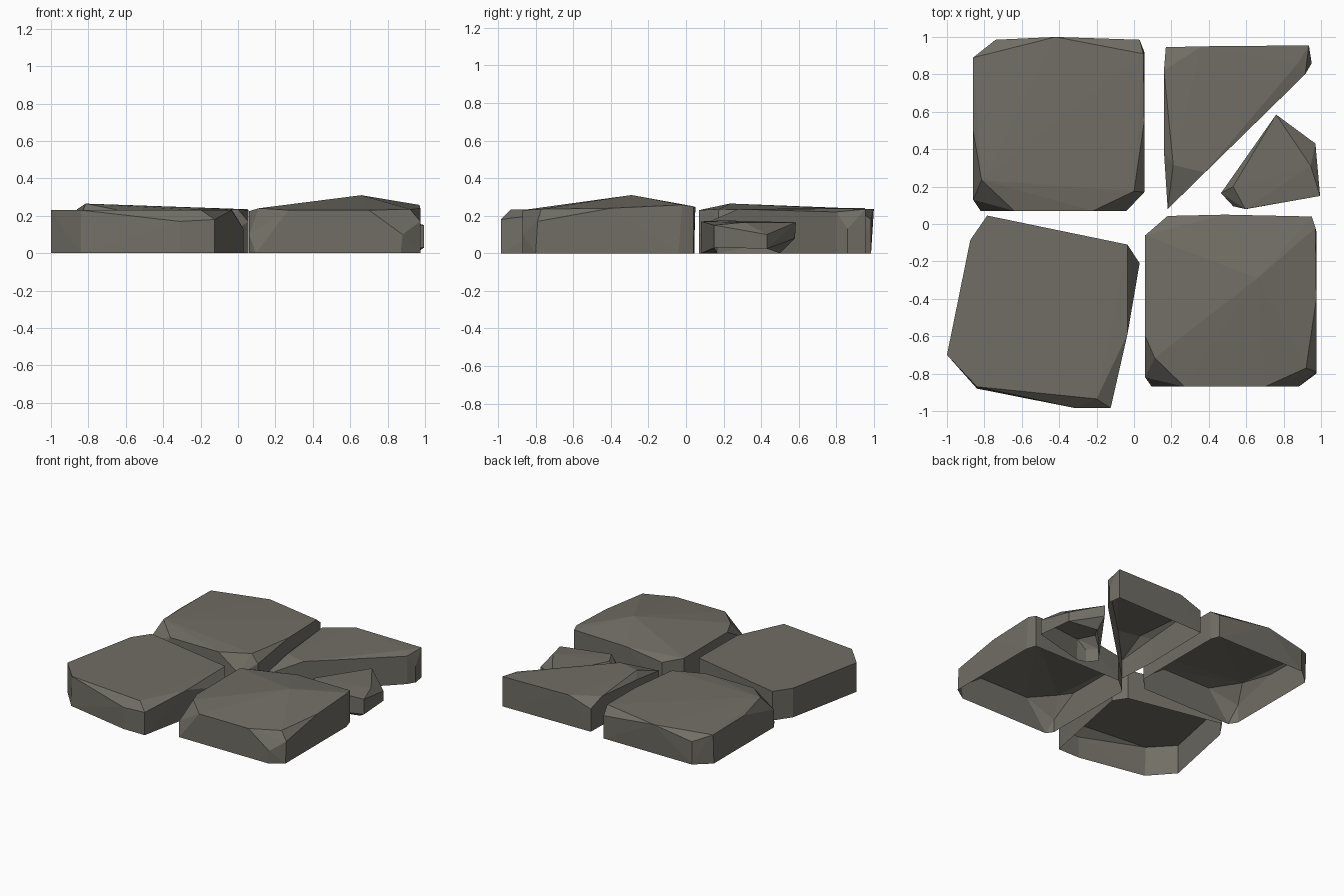
import bpy, bmesh

stone = bpy.data.materials.new("warm grey stone")
stone.diffuse_color = (0.165, 0.155, 0.130, 1)


def slab(name, base, upper):
    """Faceted stone: hull of a ground outline and upper corners, open underneath."""
    bm = bmesh.new()
    for x, y in base:
        bm.verts.new((x, y, 0))
    for p in upper:
        bm.verts.new(p)
    res = bmesh.ops.convex_hull(bm, input=bm.verts[:])
    junk = {g for g in res["geom_interior"] + res["geom_unused"]
            if isinstance(g, bmesh.types.BMVert)}
    bmesh.ops.delete(bm, geom=list(junk), context='VERTS')
    bm.normal_update()
    bottom = [f for f in bm.faces if f.normal.z < -0.8]
    bmesh.ops.delete(bm, geom=bottom, context='FACES')
    bmesh.ops.dissolve_limit(bm, angle_limit=0.01, verts=bm.verts[:], edges=bm.edges[:])
    me = bpy.data.meshes.new(name)
    bm.to_mesh(me)
    bm.free()
    me.materials.append(stone)
    ob = bpy.data.objects.new(name, me)
    bpy.context.collection.objects.link(ob)


# back left paving stone
slab("back_left_stone",
     [(-.86, .88), (-.74, .985), (.03, .985), (.055, .92), (.055, .17),
      (-.04, .07), (-.82, .07), (-.86, .13)],
     [(-.86, .89, .23), (-.74, .985, .18), (-.42, 1, .235), (.03, .985, .18),
      (.05, .91, .235), (.055, .55, .23), (0, .175, .235), (.055, .17, .17),
      (-.04, .07, .1), (-.22, .07, .23), (-.64, .07, .23), (-.815, .235, .265),
      (-.86, .13, .14), (-.86, .5, .235)])

# front right paving stone with raised crown
slab("front_right_stone",
     [(.06, -.06), (.18, .043), (.95, .04), (.975, -.04), (.975, -.8),
      (.87, -.87), (.095, -.87), (.06, -.82)],
     [(.06, -.06, .225), (.18, .043, .2), (.485, .05, .245), (.95, .04, .25),
      (.97, -.02, .258), (.975, -.4, .24), (.92, -.77, .235), (.975, -.79, .17),
      (.88, -.87, .1), (.70, -.87, .23), (.27, -.87, .23), (.11, -.715, .24),
      (.06, -.82, .1), (.06, -.6, .225), (.66, -.29, .31)])

# front left paving stone, slightly turned
slab("front_left_stone",
     [(-1, -.7), (-.84, -.88), (-.31, -.985), (-.125, -.985), (.03, -.21),
      (-.035, -.11), (-.785, .045), (-.875, -.085)],
     [(-1, -.7, .23), (-.84, -.87, .23), (-.2, -.935, .232), (-.125, -.985, .18),
      (-.31, -.985, .17), (-.035, -.59, .23), (.03, -.21, .13), (-.035, -.11, .235),
      (-.785, .045, .23), (-.875, -.085, .23)])

# broken corner stone, large triangular half
slab("broken_stone_large",
     [(.18, .08), (.915, .80), (.95, .86), (.935, .955), (.17, .945), (.16, .39)],
     [(.18, .08, .15), (.21, .315, .235), (.38, .276, .235), (.915, .80, .22),
      (.875, .858, .238), (.95, .86, .13), (.935, .955, .235), (.36, .95, .242),
      (.17, .945, .18), (.16, .82, .235), (.16, .39, .2)])

# broken corner stone, small fragment
slab("broken_stone_small",
     [(.47, .165), (.53, .095), (.60, .08), (.95, .17), (.93, .40), (.76, .50)],
     [(.76, .585, .165), (.76, .58, .08), (.97, .43, .1), (.97, .43, .025),
      (.945, .31, .165), (.995, .15, .15), (.995, .15, .03), (.595, .08, .17),
      (.53, .2, .175), (.53, .095, .1), (.465, .165, .1)])
